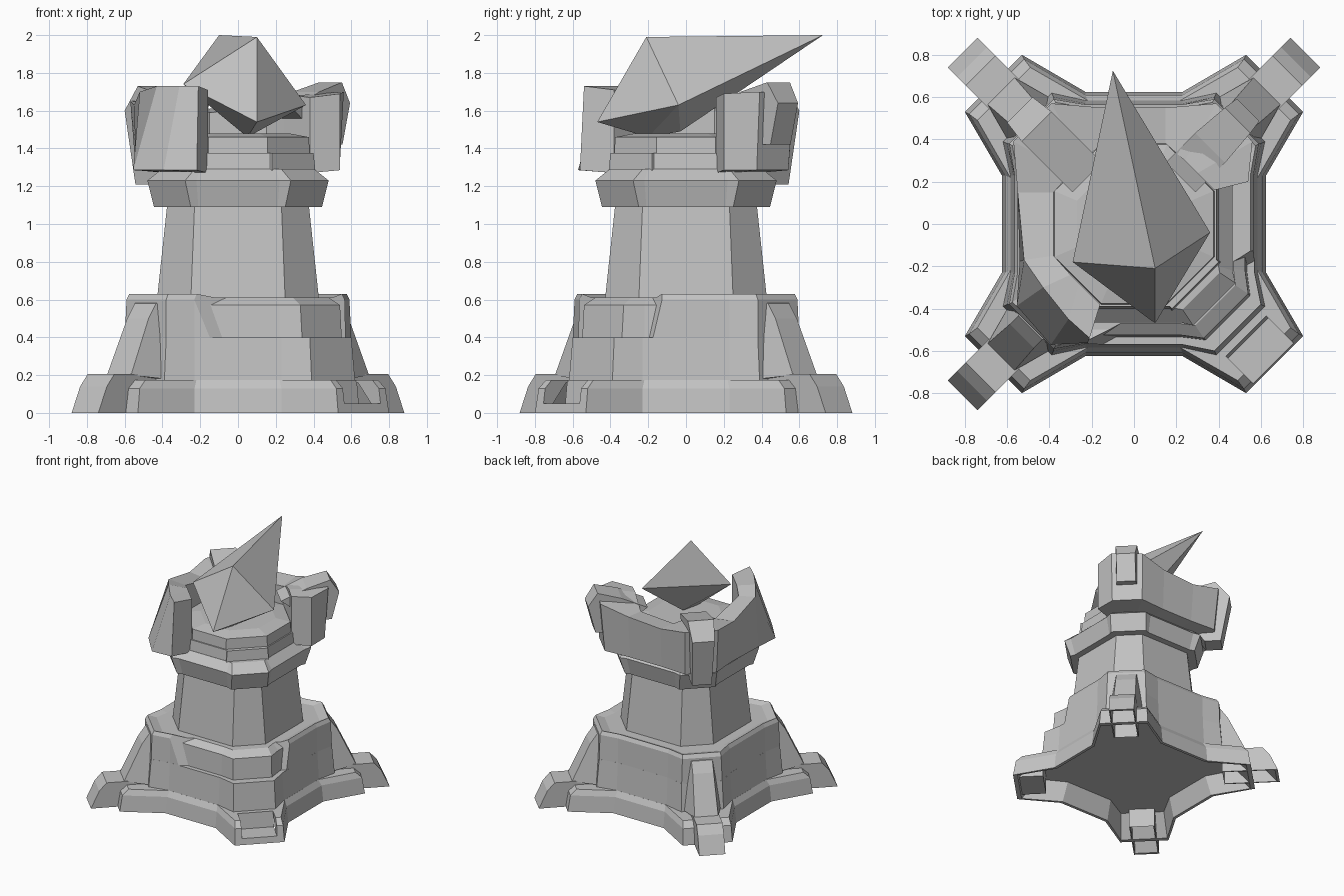
import bpy, bmesh
from mathutils import Vector, Matrix
from math import radians

cube = bpy.data.objects.get("Cube")
if cube:
    bpy.data.objects.remove(cube, do_unlink=True)

stone = bpy.data.materials.new("grey_stone")
stone.use_nodes = True
GREY = (0.54, 0.54, 0.54, 1)
stone.diffuse_color = GREY
stone.node_tree.nodes["Principled BSDF"].inputs["Base Color"].default_value = GREY


def finish(name, bm):
    bmesh.ops.recalc_face_normals(bm, faces=bm.faces[:])
    mesh = bpy.data.meshes.new(name)
    bm.to_mesh(mesh)
    bm.free()
    mesh.materials.append(stone)
    obj = bpy.data.objects.new(name, mesh)
    bpy.context.collection.objects.link(obj)
    return obj


def loft(rings):
    """Skin matching rings of points; cap both ends."""
    bm = bmesh.new()
    loops = [[bm.verts.new(p) for p in ring] for ring in rings]
    n = len(loops[0])
    for a, b in zip(loops, loops[1:]):
        for i in range(n):
            j = (i + 1) % n
            bm.faces.new((a[i], a[j], b[j], b[i]))
    bm.faces.new(loops[0])
    bm.faces.new(loops[-1])
    return bm


def four_fold(quarter, z):
    """Repeat a quarter outline around the vertical axis."""
    turns = [Matrix.Rotation(radians(90 * k), 3, 'Z') for k in range(4)]
    return [turn @ Vector((x, y, z)) for turn in turns for x, y in quarter]


def star(z, mid, span, far, near):
    """Flat sides that run out to chamfered corners."""
    return four_fold([(-span, -mid), (span, -mid), (near, -far), (far, -near)], z)


def octagon(z, mid, span):
    return four_fold([(-span, -mid), (span, -mid)], z)


def diagonal(d, w, z, angle):
    """Point at distance d along each axis, w to the side of the diagonal."""
    return Matrix.Rotation(radians(angle), 3, 'Z') @ Vector((d * 2 ** 0.5, w, z))


def corner_slab(name, profile, widths, angle):
    """Diagonal slab from a profile of (distance along each axis, height)."""
    rings = [[diagonal(d, side * w, z, angle) for (d, z), w in zip(profile, widths)]
             for side in (-1, 1)]
    return finish(name, loft(rings))


# Flared plinth, hollow underneath, with a niche in the front left corner
plinth = finish("plinth", loft([star(0.16, 0.55, 0.22, 0.66, 0.42),
                                star(0, 0.6, 0.23, 0.77, 0.51),
                                star(0, 0.625, 0.23, 0.8, 0.53),
                                star(0.13, 0.61, 0.23, 0.78, 0.52),
                                star(0.175, 0.585, 0.22, 0.74, 0.49)]))
cutter = corner_slab("niche_cutter", [(0.53, 0.05), (0.8, 0.05), (0.8, 0.3), (0.53, 0.3)],
                     [0.135] * 4, -45)
cutter.hide_render = True
cutter.hide_set(True)
cut = plinth.modifiers.new("niche", 'BOOLEAN')
cut.operation = 'DIFFERENCE'
cut.solver = 'EXACT'
cut.object = cutter
corner_slab("niche_floor", [(0.5, 0.01), (0.65, 0.01), (0.645, 0.05), (0.54, 0.05),
                            (0.53, 0.17), (0.5, 0.17)], [0.14] * 6, -45)

# Lower body, set-back terrace, and the taller wall open at one corner
finish("lower_body", loft([star(0.165, 0.585, 0.23, 0.62, 0.39),
                           star(0.4, 0.57, 0.23, 0.6, 0.38)]))
finish("terrace", loft([star(0.38, 0.535, 0.22, 0.55, 0.34),
                        star(0.57, 0.525, 0.22, 0.54, 0.33),
                        star(0.61, 0.47, 0.21, 0.48, 0.29)]))
wall = loft([star(0.39, 0.57, 0.23, 0.6, 0.38), star(0.6, 0.565, 0.23, 0.59, 0.38),
             star(0.63, 0.55, 0.23, 0.575, 0.37), star(0.61, 0.5, 0.22, 0.52, 0.33)])
sliced = bmesh.ops.bisect_plane(wall, geom=wall.verts[:] + wall.edges[:] + wall.faces[:],
                                plane_co=(-0.25, -0.57, 0.62), plane_no=(2.2, -4, 1),
                                clear_outer=True)
bmesh.ops.holes_fill(wall, edges=[e for e in sliced["geom_cut"]
                                  if isinstance(e, bmesh.types.BMEdge)])
finish("outer_wall", wall)

# Tapered tower shaft, flared collar and stepped top
finish("tower_shaft", loft([octagon(0.59, 0.43, 0.25), octagon(1.1, 0.375, 0.23)]))
finish("collar", loft([star(1.09, 0.43, 0.21, 0.445, 0.25),
                       star(1.23, 0.465, 0.22, 0.48, 0.28),
                       star(1.29, 0.4, 0.2, 0.405, 0.23)]))
finish("upper_step", loft([star(1.28, 0.4, 0.17, 0.41, 0.18),
                           star(1.375, 0.39, 0.17, 0.4, 0.18)]))
finish("top_step", loft([octagon(1.37, 0.38, 0.155), octagon(1.46, 0.375, 0.155),
                         octagon(1.48, 0.27, 0.11)]))

# Diagonal buttresses on three corners: a hollow foot and a slope splayed to the body
foot = [(0.70, 0.085, 0.16), (0.795, 0.09, 0), (0.81, 0.1, 0),
        (0.765, 0.1, 0.14), (0.725, 0.1, 0.205)]
slope = [(0.63, 0.2), (0.53, 0.5), (0.49, 0.58), (0.42, 0.6), (0.42, 0.17)]
for name, angle in (("back_left", 45), ("back_right", 135), ("front_right", 225)):
    finish(name + "_foot", loft([[diagonal(0.5, -w, z, angle), diagonal(d, -w, z, angle),
                                  diagonal(d, w, z, angle), diagonal(0.5, w, z, angle)]
                                 for d, w, z in foot]))
    corner_slab(name + "_buttress", slope, [0.09, 0.08, 0.08, 0.1, 0.17], angle)

# Open parapet: inner point, outer point, spread of the base, height
sections = [((-.16, -.38), (-.21, -.54), 1.04, 1.73), ((-.26, -.28), (-.31, -.45), 1.27, 1.73),
            ((-.3, -.24), (-.43, -.3), 1.29, 1.73), ((-.38, -.15), (-.52, -.17), 1.04, 1.7),
            ((-.38, .15), (-.55, .15), .96, 1.63), ((-.3, .24), (-.57, .39), .95, 1.65),
            ((-.24, .3), (-.39, .57), .95, 1.65), ((-.15, .38), (-.15, .55), .96, 1.61),
            ((.15, .38), (.15, .55), .96, 1.63), ((.24, .3), (.39, .57), .95, 1.68),
            ((.3, .24), (.56, .39), .96, 1.7), ((.38, .16), (.54, .2), 1, 1.69)]
rings = []
for inner, outer, spread, top in sections:
    rings.append([(*inner, 1.27), (outer[0] * spread, outer[1] * spread, 1.285),
                  (*outer, top), (*inner, top - 0.02)])
finish("parapet", loft(rings))

# Hooked caps over the two rear parapet corners
cap_widths = [0.1, 0.1, 0.085, 0.075, 0.075, 0.09]
hook = [(0.22, 1.61), (0.36, 1.7), (0.49, 1.75), (0.54, 1.64), (0.5, 1.42), (0.4, 1.42)]
corner_slab("back_left_cap", hook, cap_widths, 45)
hook = [(0.22, 1.64), (0.46, 1.73), (0.54, 1.6), (0.49, 1.21), (0.4, 1.21), (0.3, 1.4)]
corner_slab("back_right_cap", hook, cap_widths, 135)

# Long pointed crystal resting on the tower
crystal = bmesh.new()
for point in [(-.1, .725, 2), (.1, -.21, 1.99), (-.29, -.18, 1.74), (.36, -.04, 1.63),
              (.1, -.47, 1.54), (.05, -.2, 1.46), (.05, -.03, 1.49)]:
    crystal.verts.new(point)
bmesh.ops.convex_hull(crystal, input=crystal.verts[:])
finish("crystal", crystal)
